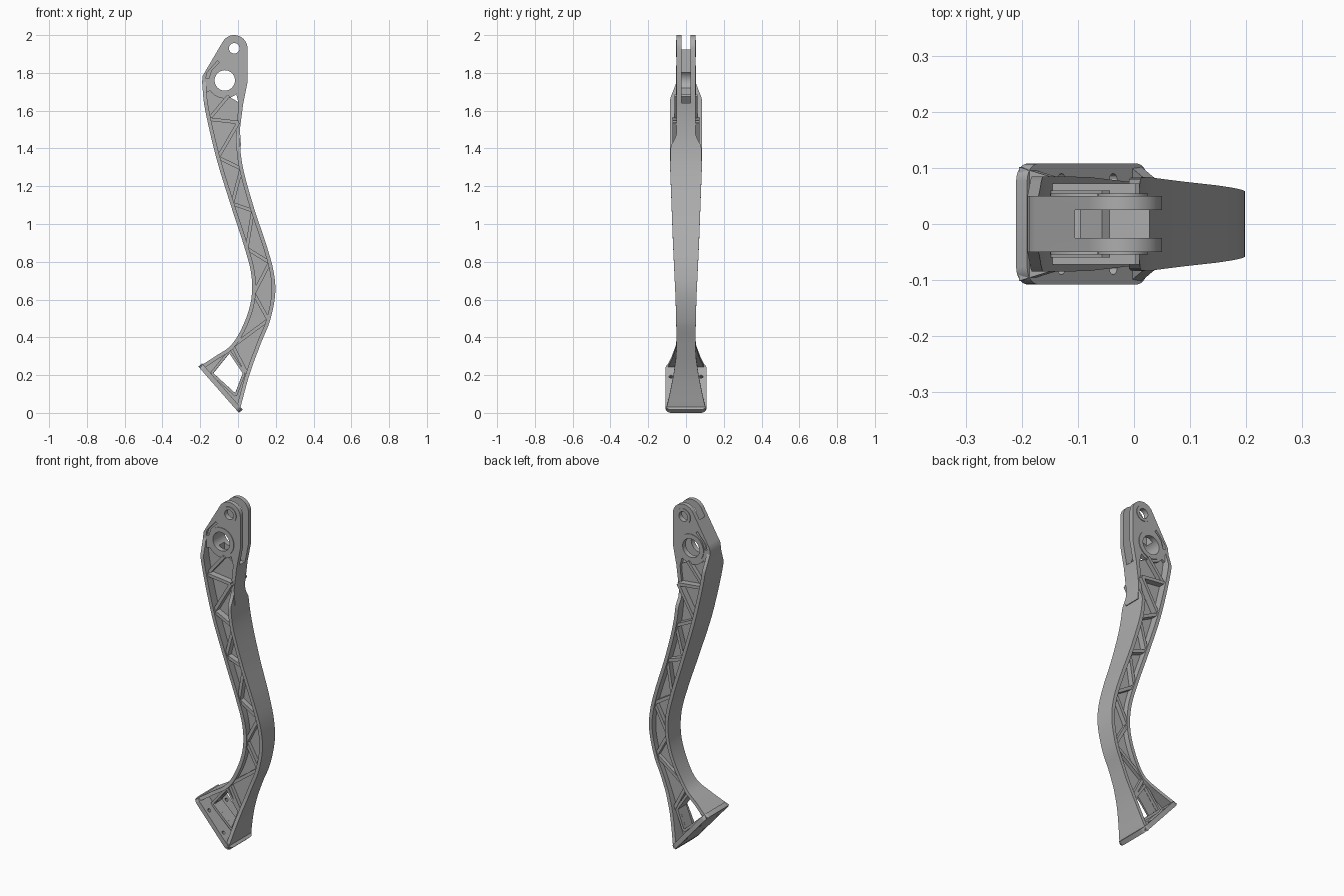
import bpy, bmesh, math
from mathutils import Vector

if "Cube" in bpy.data.objects:
    bpy.data.objects.remove(bpy.data.objects["Cube"])

GREY = (0.42, 0.42, 0.42, 1)
metal = bpy.data.materials.new("grey metal")
metal.use_nodes = True
metal.diffuse_color = GREY
metal.node_tree.nodes["Principled BSDF"].inputs["Base Color"].default_value = GREY


def finish(name, bm):
    bmesh.ops.recalc_face_normals(bm, faces=bm.faces)
    mesh = bpy.data.meshes.new(name)
    bm.to_mesh(mesh)
    bm.free()
    mesh.materials.append(metal)
    obj = bpy.data.objects.new(name, mesh)
    bpy.context.collection.objects.link(obj)
    return obj


def prism(name, pts, y0, y1):
    """Extrude an x-z outline along y."""
    bm = bmesh.new()
    face = bm.faces.new([bm.verts.new((p[0], y0, p[1])) for p in pts])
    new = bmesh.ops.extrude_face_region(bm, geom=[face])["geom"]
    bmesh.ops.translate(bm, vec=(0, y1 - y0, 0),
                        verts=[v for v in new if isinstance(v, bmesh.types.BMVert)])
    return finish(name, bm)


def loft(name, a, b, wa, wb):
    """Solid strip between two x-z curves with half widths wa, wb in y."""
    bm = bmesh.new()
    rows = [[bm.verts.new(c) for c in ((p.x, -u, p.y), (p.x, u, p.y), (q.x, v, q.y), (q.x, -v, q.y))]
            for p, q, u, v in zip(a, b, wa, wb)]
    for r, s in zip(rows, rows[1:]):
        for i in range(4):
            j = (i + 1) % 4
            bm.faces.new((r[i], r[j], s[j], s[i]))
    bm.faces.new(rows[0])
    bm.faces.new(rows[-1])
    return finish(name, bm)


def cut(obj, *cutters):
    bpy.context.view_layer.objects.active = obj
    for c in cutters:
        m = obj.modifiers.new("cut", "BOOLEAN")
        m.operation, m.solver, m.object = "DIFFERENCE", "EXACT", c
        bpy.ops.object.modifier_apply(modifier=m.name)


def arc(cx, cz, r, a0=0, a1=360, n=32):
    steps = n if a1 - a0 == 360 else n + 1
    angles = [math.radians(a0 + (a1 - a0) * i / n) for i in range(steps)]
    return [(cx + r * math.cos(t), cz + r * math.sin(t)) for t in angles]


def smooth(pts, n=8):
    """Catmull-Rom curve through the points."""
    p = [Vector(q) for q in pts]
    p = [2 * p[0] - p[1]] + p + [2 * p[-1] - p[-2]]
    out = []
    for a, b, c, d in zip(p, p[1:], p[2:], p[3:]):
        for i in range(n):
            t = i / n
            out.append(0.5 * (2 * b + (c - a) * t + (2 * a - 5 * b + 4 * c - d) * t * t
                              + (3 * b - a - 3 * c + d) * t ** 3))
    return out + [p[-2]]


def table(tab, z):
    """Linear lookup in a list of (height, value), highest first."""
    for (z0, v0), (z1, v1) in zip(tab, tab[1:]):
        if z >= z1:
            return v0 + (v1 - v0) * min(1, max(0, (z0 - z) / (z0 - z1)))
    return tab[-1][1]


def inset(curve, d):
    out = []
    for i, p in enumerate(curve):
        t = (curve[min(i + 1, len(curve) - 1)] - curve[max(i - 1, 0)]).normalized()
        out.append(p + d * Vector((-t.y, t.x)))
    return out


# Arm edge curves, listed from the head down to the foot
left = smooth([(-.19, 1.75), (-.175, 1.61), (-.115, 1.35), (-.04, 1.105), (.03, .89), (.07, .735),
               (.07, .6), (.03, .47), (-.035, .36), (-.12, .3), (-.205, .245)])
right = smooth([(.027, 1.635), (.01, 1.5), (.022, 1.32), (.08, 1.1), (.15, .89), (.188, .75),
                (.197, .63), (.17, .49), (.12, .365), (.06, .2), (.008, .01)])
shared = [(1.3, .084), (.9, .069), (.6, .055), (.4, .05)]
left_tab = [(1.75, .05), (1.66, .085)] + shared + [(.36, .053), (.3, .075), (.24, .104)]
right_tab = [(1.47, .05), (1.41, .082)] + shared + [(.3, .052), (.2, .066), (.1, .086), (.02, .104)]
left_w = [table(left_tab, p.y) for p in left]
right_w = [table(right_tab, p.y) for p in right]

# Flanges and web of the arm
parts = [loft("left_flange", left, inset(left, .02), left_w, left_w),
         loft("right_flange", right, inset(right, -.02), right_w, right_w)]
web_w = [max(.022, .42 * table(left_tab, min(p.y, 1.6))) if p.y > .4 else .022 for p in left]
web = loft("web", inset(left, .01), inset(right, -.01), web_w, web_w)


def on(curve, z):
    return min(curve, key=lambda p: abs(p.y - z))


def rib(name, a, b, half, thick=.018):
    a, b = Vector(a), Vector(b)
    t = (b - a).normalized()
    n = Vector((-t.y, t.x)) * thick / 2
    parts.append(prism(name, [a + n, b + n, b - n, a - n], -half, half))


# Zigzag ribs between the flanges
li, ri = inset(left, .01), inset(right, -.01)
zigzag = [1.55, 1.535, 1.345, 1.29, 1.095, 1.06, .87, .79, .64, .5, .355, .21]
nodes = [on(ri if i % 2 else li, z) for i, z in enumerate(zigzag)]
for i, (a, b) in enumerate(zip(nodes, nodes[1:])):
    rib(f"rib_{i + 1}", a, b, .85 * table(left_tab, max((a.y + b.y) / 2, .38)))
rib("rib_top", nodes[0], (-.05, 1.68), .06)

# Forked head
head = prism("head", arc(-.02, 1.93, .07, 0, 150, 20)
             + [(-.175, 1.805), (-.187, 1.785), (-.19, 1.75), (-.183, 1.68), (-.16, 1.7)]
             + arc(-.07, 1.76, .095, 215, 310, 14)
             + [(.003, 1.64), (-.008, 1.5), (.002, 1.41), (.016, 1.41), (.01, 1.5), (.027, 1.635), (.05, 1.75)],
             -.05, .05)
bore_ring = prism("bore_ring", arc(-.07, 1.76, .08), -.054, .054)
pin_ring = prism("pin_ring", arc(-.02, 1.93, .045), -.054, .054)
slot = prism("slot_cutter", [(-.105, 1.64), (.2, 1.64), (.2, 2.1), (-.105, 2.1)], -.025, .025)
bore = prism("bore_cutter", arc(-.07, 1.76, .054), -.2, .2)
pin = prism("pin_cutter", arc(-.02, 1.93, .028), -.2, .2)
pocket_shape = [(-.17, 1.77), (-.155, 1.77), (-.14, 1.815), (-.1, 1.855), (-.108, 1.865), (-.165, 1.8)]
pockets = [prism("pocket_cutter", pocket_shape, s * .035, s * .2) for s in (-1, 1)]
cut(head, slot, bore, pin, *pockets)
cut(bore_ring, slot, bore)
cut(pin_ring, slot, pin)

# Window through the lower web, with a raised rim
window = [(-.045, .315), (-.13, .21), (-.015, .105), (.025, .21)]
hole = prism("window_cutter", window, -.2, .2)
cut(web, slot, hole)
mid = sum((Vector(p) for p in window), Vector((0, 0))) / len(window)
rim = [mid + (Vector(p) - mid) * 1.12 for p in window]
for i in range(4):
    rib(f"window_rim_{i + 1}", rim[i], rim[(i + 1) % 4], .04, .014)

# Foot plate with rounded corners and bolt holes
along = Vector((.215, 0, -.245)).normalized()
normal = Vector((.245, 0, .215)).normalized()
centre = Vector((-.1025, 0, .1225))
across = Vector((0, 1, 0))


def on_plate(name, outline, lo, hi):
    bm = bmesh.new()
    rows = [[bm.verts.new(centre + along * u + across * v + normal * h) for u, v in outline] for h in (lo, hi)]
    for i in range(len(outline)):
        bm.faces.new((rows[0][i - 1], rows[0][i], rows[1][i], rows[1][i - 1]))
    for r in rows:
        bm.faces.new(r)
    return finish(name, bm)


outline = []
for k, (su, sv) in enumerate([(1, 1), (-1, 1), (-1, -1), (1, -1)]):
    outline += arc(su * .132, sv * .077, .031, 90 * k, 90 * k + 90, 6)
plate = on_plate("foot_plate", outline, 0, .026)
bolts = [on_plate("bolt_cutter", arc(u, v, .01, n=12), -.1, .1)
         for u in (-.07, .07) for v in (-.08, .08)]
cut(plate, *bolts)

# Remove the cutters, then shade
for c in [slot, bore, pin, hole] + pockets + bolts:
    bpy.data.objects.remove(c)
for obj in bpy.context.view_layer.objects:
    obj.select_set(obj.type == "MESH")
bpy.context.view_layer.objects.active = head
bpy.ops.object.shade_smooth_by_angle(angle=math.radians(30))
